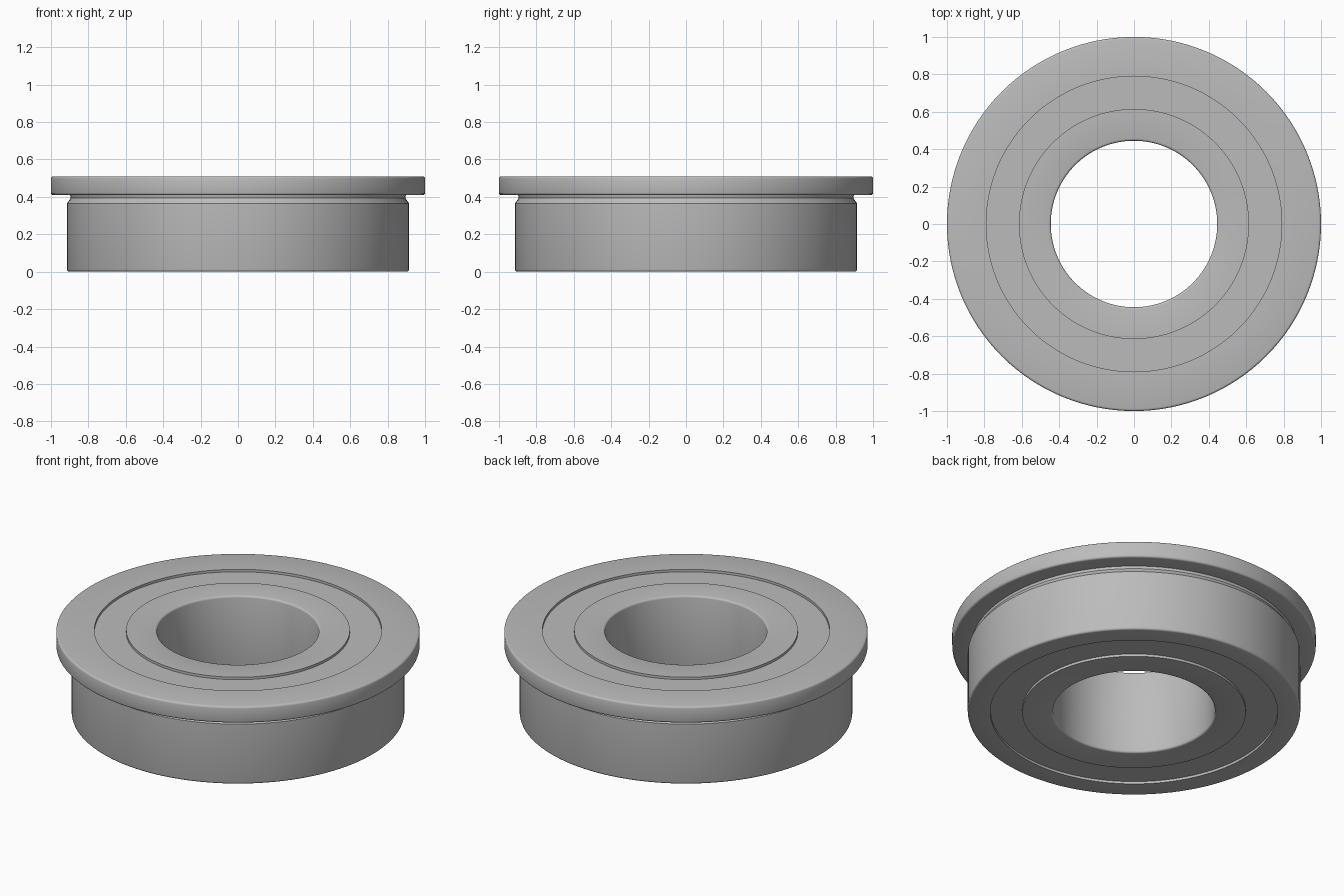
import bpy, bmesh, math

cube = bpy.data.objects.get("Cube")
if cube:
    bpy.data.objects.remove(cube, do_unlink=True)

# Single satin steel grey
steel = bpy.data.materials.new("steel grey")
steel.use_nodes = True
colour = (0.5, 0.5, 0.5, 1)
steel.diffuse_color = colour
steel.node_tree.nodes["Principled BSDF"].inputs["Base Color"].default_value = colour

H = 0.51        # overall height
BORE = 0.445    # bore radius
INNER = 0.615   # outer radius of the inner race
OUTER = 0.79    # inner radius of the outer race
BODY = 0.915    # barrel radius
NECK = 0.895    # relief groove radius
FLANGE = 0.41   # underside of the flange
RECESS = 0.015  # depth of the shields
SEGMENTS = 128


def fillet(r, z, dr, dz, size=0.012, start_vertical=False, steps=3):
    """Rounded corner at (r, z); dr and dz point from the corner into the part."""
    points = []
    for i in range(steps + 1):
        a = math.pi / 2 * i / steps
        points.append((r + dr * size * (1 - math.sin(a)),
                       z + dz * size * (1 - math.cos(a))))
    return points[::-1] if start_vertical else points


def ring(name, profile):
    """Revolve a closed (radius, height) profile about the z axis."""
    bm = bmesh.new()
    loops = []
    for i in range(SEGMENTS):
        a = 2 * math.pi * i / SEGMENTS
        loops.append([bm.verts.new((r * math.cos(a), r * math.sin(a), z))
                      for r, z in profile])
    n = len(profile)
    for i, loop in enumerate(loops):
        following = loops[(i + 1) % SEGMENTS]
        for j in range(n):
            k = (j + 1) % n
            bm.faces.new((loop[j], following[j], following[k], loop[k]))
    bmesh.ops.recalc_face_normals(bm, faces=bm.faces)
    mesh = bpy.data.meshes.new(name)
    bm.to_mesh(mesh)
    bm.free()
    mesh.materials.append(steel)
    obj = bpy.data.objects.new(name, mesh)
    bpy.context.collection.objects.link(obj)
    bpy.ops.object.select_all(action='DESELECT')
    obj.select_set(True)
    bpy.context.view_layer.objects.active = obj
    bpy.ops.object.shade_smooth_by_angle(angle=math.radians(35))
    return obj


# Outer race: barrel, relief groove and flange
ring("outer_race",
     [(OUTER, 0)]
     + fillet(BODY, 0, -1, 1)
     + [(BODY, 0.365), (NECK + 0.005, 0.385), (NECK, 0.395), (NECK + 0.003, FLANGE)]
     + fillet(1, FLANGE, -1, 1)
     + fillet(1, H, -1, -1, start_vertical=True)
     + [(OUTER, H)])

# Inner race with rounded bore edges
ring("inner_race",
     fillet(BORE, 0, 1, 1, start_vertical=True)
     + [(INNER, 0), (INNER, H)]
     + fillet(BORE, H, 1, -1))

# Recessed shield filling the gap between the races
ring("shield",
     [(INNER, RECESS), (OUTER, RECESS), (OUTER, H - RECESS), (INNER, H - RECESS)])
